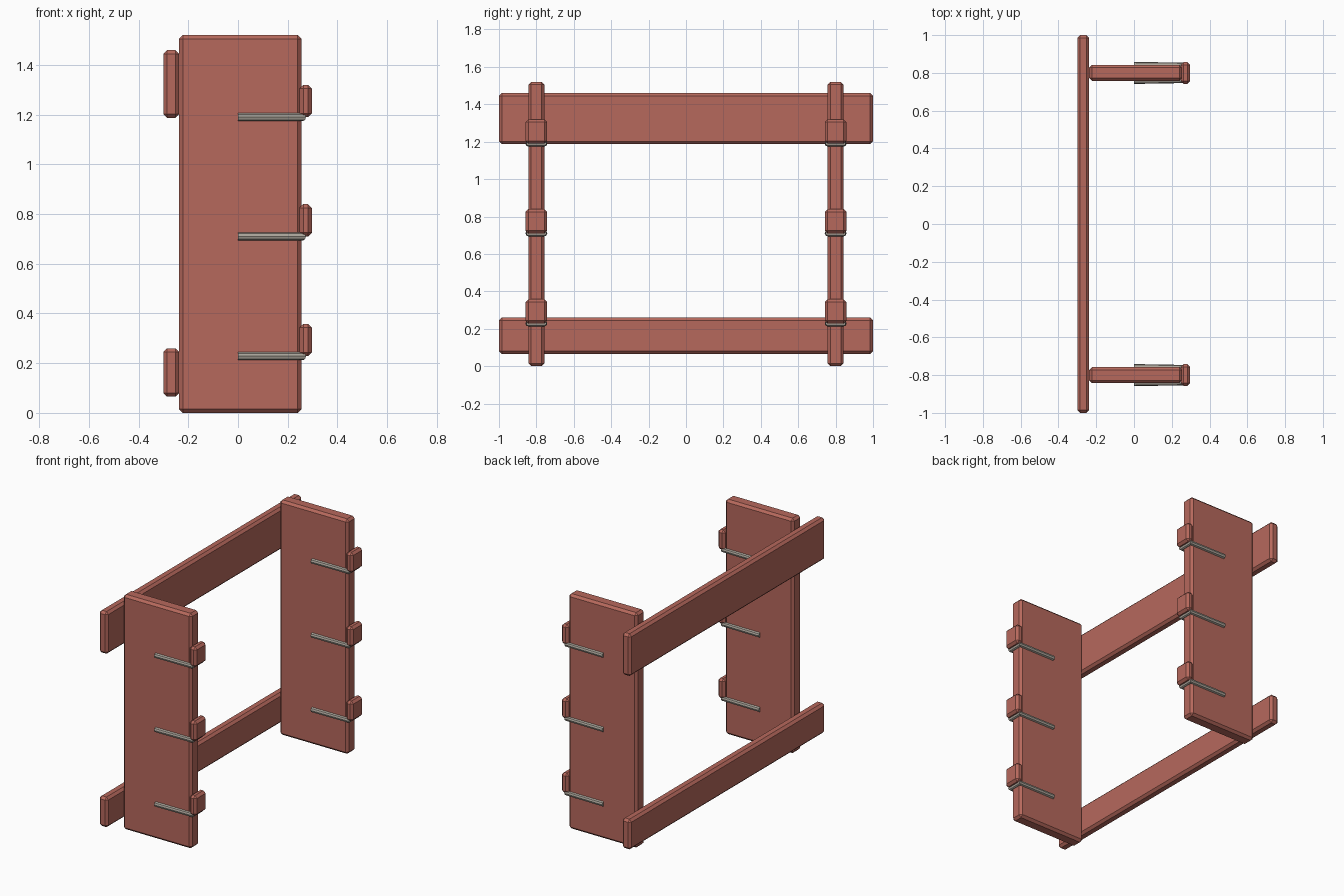
import bpy
import bmesh
from mathutils import Vector

cube = bpy.data.objects.get("Cube")
if cube:
    bpy.data.objects.remove(cube, do_unlink=True)


def material(name, rgb, roughness):
    mat = bpy.data.materials.new(name)
    mat.use_nodes = True
    mat.diffuse_color = (*rgb, 1)
    bsdf = mat.node_tree.nodes["Principled BSDF"]
    bsdf.inputs["Base Color"].default_value = (*rgb, 1)
    bsdf.inputs["Roughness"].default_value = roughness
    return mat


wood = material("red_wood", (0.47, 0.14, 0.108), 0.7)
steel = material("grey_steel", (0.40, 0.37, 0.32), 0.5)


def board(name, low, high, chamfer=0.015):
    """Chamfered box between two opposite corners."""
    low, high = Vector(low), Vector(high)
    bm = bmesh.new()
    bmesh.ops.create_cube(bm, size=1)
    bmesh.ops.scale(bm, vec=high - low, verts=bm.verts)
    bmesh.ops.translate(bm, vec=(low + high) / 2, verts=bm.verts)
    bmesh.ops.bevel(bm, geom=bm.edges[:], offset=chamfer, segments=1,
                    affect='EDGES')
    mesh = bpy.data.meshes.new(name)
    bm.to_mesh(mesh)
    bm.free()
    mesh.materials.append(wood)
    obj = bpy.data.objects.new(name, mesh)
    bpy.context.collection.objects.link(obj)
    return obj


def bracket(name, y, z):
    """U-shaped rod gripping the sides and front edge of a post."""
    curve = bpy.data.curves.new(name, 'CURVE')
    curve.dimensions = '3D'
    curve.bevel_depth = 0.016
    curve.bevel_resolution = 2
    curve.use_fill_caps = True
    spline = curve.splines.new('POLY')
    path = [(0, -1), (0.262, -1), (0.262, 1), (0, 1)]
    spline.points.add(len(path) - 1)
    for point, (x, side) in zip(spline.points, path):
        point.co = (x, y + side * 0.0425, z, 1)
    spline.use_smooth = False
    curve.materials.append(steel)
    obj = bpy.data.objects.new(name, curve)
    bpy.context.collection.objects.link(obj)


# Long rails joining the posts
board("lower_rail", (-0.30, -1, 0.065), (-0.237, 1, 0.26))
board("upper_rail", (-0.30, -1, 1.187), (-0.237, 1, 1.46))

# Upright posts, each with three rod brackets and stop blocks
for label, y in (("front", -0.8), ("back", 0.8)):
    board(label + "_post", (-0.237, y - 0.0425, 0), (0.255, y + 0.0425, 1.52))
    for level, z in (("lower", 0.228), ("middle", 0.71), ("upper", 1.19)):
        bracket(f"{label}_{level}_bracket", y, z)
        board(f"{label}_{level}_stop", (0.248, y - 0.058, z),
              (0.297, y + 0.058, z + 0.13))
